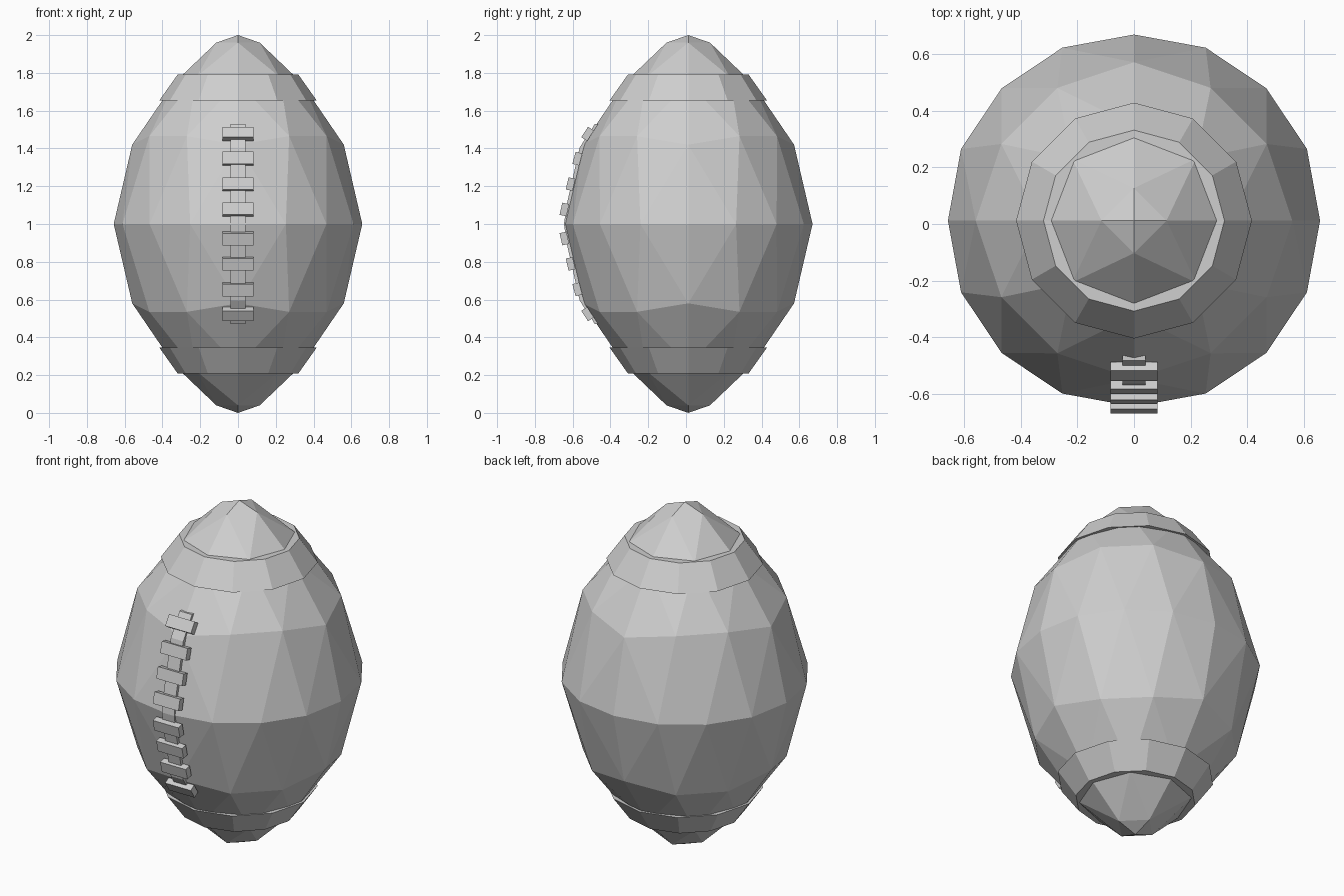
import bpy, bmesh
from math import sin, cos, pi, radians
from mathutils import Matrix, Vector

old = bpy.data.objects.get("Cube")
if old:
    bpy.data.objects.remove(old, do_unlink=True)

CENTRE = Vector((0, 0.012, 1))

grey = bpy.data.materials.new("plain grey")
grey.use_nodes = True
colour = (0.62, 0.62, 0.62, 1)
grey.diffuse_color = colour
grey.node_tree.nodes["Principled BSDF"].inputs["Base Color"].default_value = colour


def finish(bm, name):
    bmesh.ops.recalc_face_normals(bm, faces=bm.faces)
    mesh = bpy.data.meshes.new(name)
    bm.to_mesh(mesh)
    bm.free()
    mesh.materials.append(grey)
    obj = bpy.data.objects.new(name, mesh)
    bpy.context.collection.objects.link(obj)
    return obj


# Ball: subdivided octahedron, each ring has four fewer points than the last
# ring size per quarter: (edge radius, edge height, inner radius, inner height)
RINGS = {4: (0.658, 0, 0.662, 0), 3: (0.56, 0.42, 0.542, 0.465),
         2: (0.335, 0.75, 0.31, 0.78), 1: (0.115, 0.96, 0, 0), 0: (0, 1, 0, 1)}


def make_ring(bm, k, side):
    edge_r, edge_z, in_r, in_z = RINGS[k]
    verts = []
    for i in range(max(1, 4 * k)):
        on_edge = k == 0 or i % k == 0
        r, z = (edge_r, edge_z) if on_edge else (in_r, in_z)
        a = i * pi / 2 / max(k, 1)
        verts.append(bm.verts.new(CENTRE + Vector((r * cos(a), r * sin(a), side * z))))
    return verts


bm = bmesh.new()
equator = make_ring(bm, 4, 1)
for side in (1, -1):
    outer = equator
    for k in (4, 3, 2, 1):
        inner = make_ring(bm, k - 1, side)
        for q in range(4):
            for i in range(k):
                a, b = q * k + i, q * (k - 1) + i
                o1, o2 = outer[a], outer[(a + 1) % len(outer)]
                n1, n2 = inner[b % len(inner)], inner[(b + 1) % len(inner)]
                bm.faces.new((o1, o2, n1))
                if i < k - 1:
                    bm.faces.new((o2, n2, n1))
        outer = inner
finish(bm, "ball_body")

# Tapered bands near both tips
for name, side in (("upper_band", 1), ("lower_band", -1)):
    bm = bmesh.new()
    bmesh.ops.create_cone(bm, cap_ends=True, segments=12, radius1=0.417,
                          radius2=0.32, depth=0.137)
    flip = Matrix.Diagonal((1, 1, side, 1))
    place = Matrix.Translation(CENTRE + Vector((0, 0, side * 0.722)))
    # Turn so that a corner lies on each axis
    bm.transform(place @ flip)
    finish(bm, name)

# Long lace strip that follows the front of the ball
half_path = [(-0.646, 0), (-0.632, 0.1), (-0.563, 0.405), (-0.482, 0.53)]
path = [(y, -z) for y, z in reversed(half_path[1:])] + half_path
bm = bmesh.new()
sections = []
for y, z in path:
    sections.append([bm.verts.new((x, y + d, 1 + z))
                     for x, d in ((-0.04, 0), (0.04, 0), (0.04, 0.03), (-0.04, 0.03))])
for low, high in zip(sections, sections[1:]):
    for i in range(4):
        j = (i + 1) % 4
        bm.faces.new((low[i], low[j], high[j], high[i]))
bm.faces.new(sections[0])
bm.faces.new(sections[-1])
finish(bm, "lace_strip")

# Eight cross laces: depth, height from the middle, tilt
CROSS = [(-0.644, 0.077, 13), (-0.611, 0.211, 13), (-0.575, 0.346, 15), (-0.521, 0.477, 33)]
for side, label in ((1, "upper"), (-1, "lower")):
    for n, (y, z, tilt) in enumerate(CROSS, 1):
        bm = bmesh.new()
        bmesh.ops.create_cube(bm, size=1)
        bm.transform(Matrix.Translation((0, y, 1 + side * z))
                     @ Matrix.Rotation(radians(-side * tilt), 4, 'X')
                     @ Matrix.Diagonal((0.166, 0.037, 0.066, 1)))
        finish(bm, f"{label}_cross_lace_{n}")
